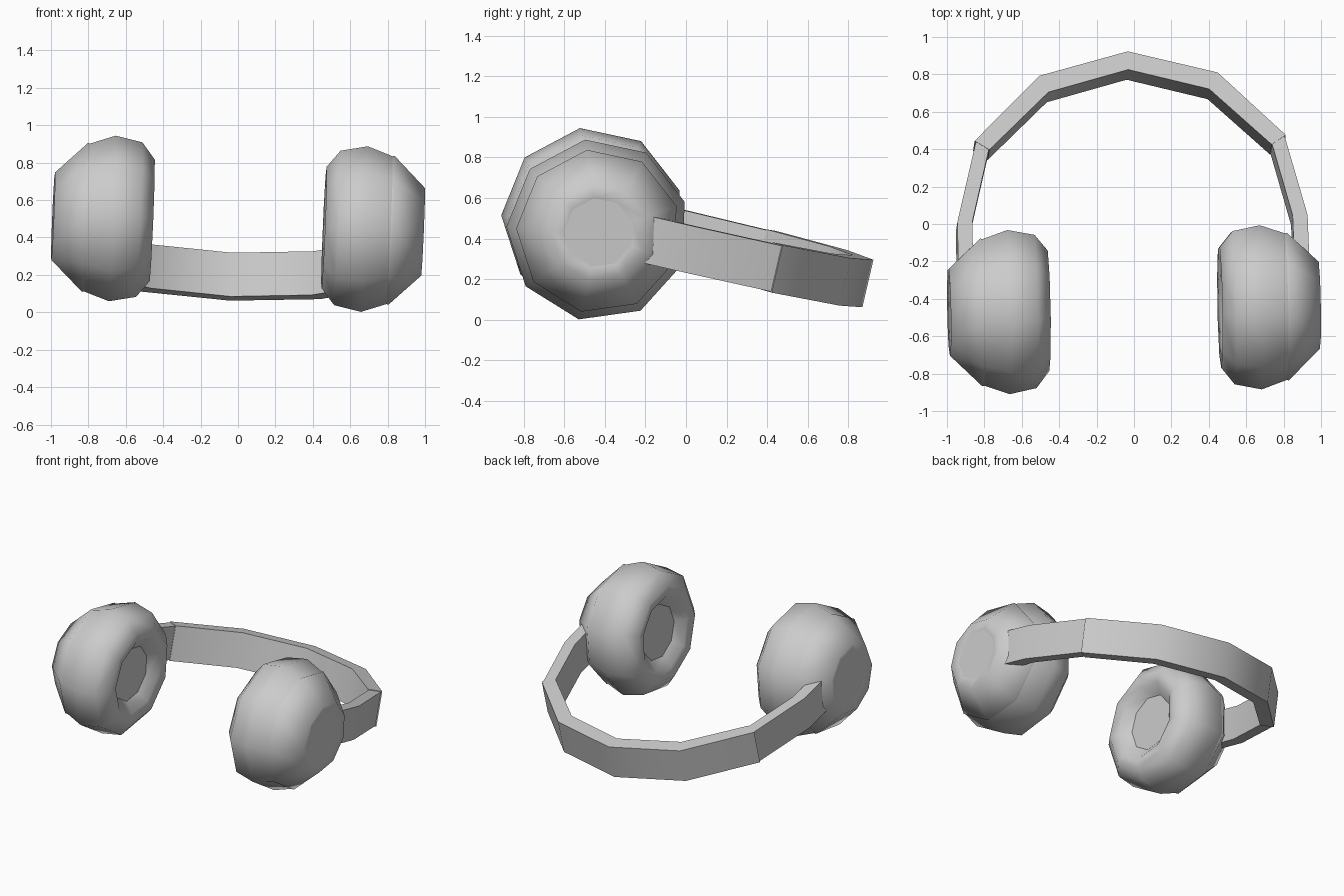
import bpy, bmesh
from math import radians, sin, cos
from mathutils import Matrix

if "Cube" in bpy.data.objects:
    bpy.data.objects.remove(bpy.data.objects["Cube"])

# Pose: headset lies down, pitched back with slight roll and yaw
POSE = (Matrix.Translation((0, -0.4475, 0.4705)) @ Matrix.Rotation(0.019, 4, 'Z')
        @ Matrix.Rotation(0.042, 4, 'Y') @ Matrix.Rotation(radians(-13), 4, 'X'))
SIDES = 9


def finish(name, bm, sharp=None):
    bmesh.ops.recalc_face_normals(bm, faces=bm.faces)
    for f in bm.faces:
        f.smooth = len(f.verts) == 4
    bm.transform(POSE)
    me = bpy.data.meshes.new(name)
    bm.to_mesh(me)
    bm.free()
    if sharp:
        me.set_sharp_from_angle(angle=radians(sharp))
    ob = bpy.data.objects.new(name, me)
    bpy.context.collection.objects.link(ob)
    return ob


def lathe(name, side, profile):
    """Spin (offset, radius) points around the ear axis, capping both ends."""
    bm = bmesh.new()
    rings = []
    for t, r in profile:
        angles = [radians(31 + 360 * k / SIDES) for k in range(SIDES)]
        rings.append([bm.verts.new((side * t, r * cos(a), r * sin(a))) for a in angles])
    for a, b in zip(rings, rings[1:]):
        for k in range(SIDES):
            n = (k + 1) % SIDES
            bm.faces.new((a[k], a[n], b[n], b[k]))
    bm.faces.new(rings[0])
    bm.faces.new(rings[-1])
    return finish(name, bm)


def strap(name, outer, inner, width, mid=0.018):
    """Flat strip with matching outer and inner outlines."""
    bm = bmesh.new()
    lo, hi = mid - width / 2, mid + width / 2
    rows = [[bm.verts.new(p) for p in ((*o, lo), (*o, hi), (*i, hi), (*i, lo))]
            for o, i in zip(outer, inner)]
    for a, b in zip(rows, rows[1:]):
        for k in range(4):
            n = (k + 1) % 4
            bm.faces.new((a[k], a[n], b[n], b[k]))
    bm.faces.new(rows[0])
    bm.faces.new(rows[-1])
    return finish(name, bm, 35)


def mirrored(half):
    return [(-x, y) for x, y in reversed(half[1:])] + half


# Headband
strap("headband",
      mirrored([(0, 1.375), (0.4775, 1.25), (0.8325, 0.90)]),
      mirrored([(0, 1.275), (0.43, 1.16), (0.755, 0.85)]), 0.24)

for label, s in (("left", -1), ("right", 1)):
    # Arm joining the band to the cup
    outer = [(0.825, 0.90), (0.937, 0.46), (0.94, 0.20)]
    inner = [(0.755, 0.865), (0.857, 0.46), (0.86, 0.20)]
    strap(label + "_arm", [(s * x, y) for x, y in outer],
          [(s * x, y) for x, y in inner], 0.232)
    # Rounded ear cushion with a recessed centre
    lathe(label + "_ear_cushion", s,
          [(0.53, 0.19), (0.475, 0.26), (0.46, 0.33), (0.53, 0.42),
           (0.675, 0.45), (0.82, 0.398)])
    # Outer shell with a dished end
    lathe(label + "_ear_shell", s,
          [(0.79, 0.395), (0.82, 0.405), (0.99, 0.238), (0.978, 0.172)])
